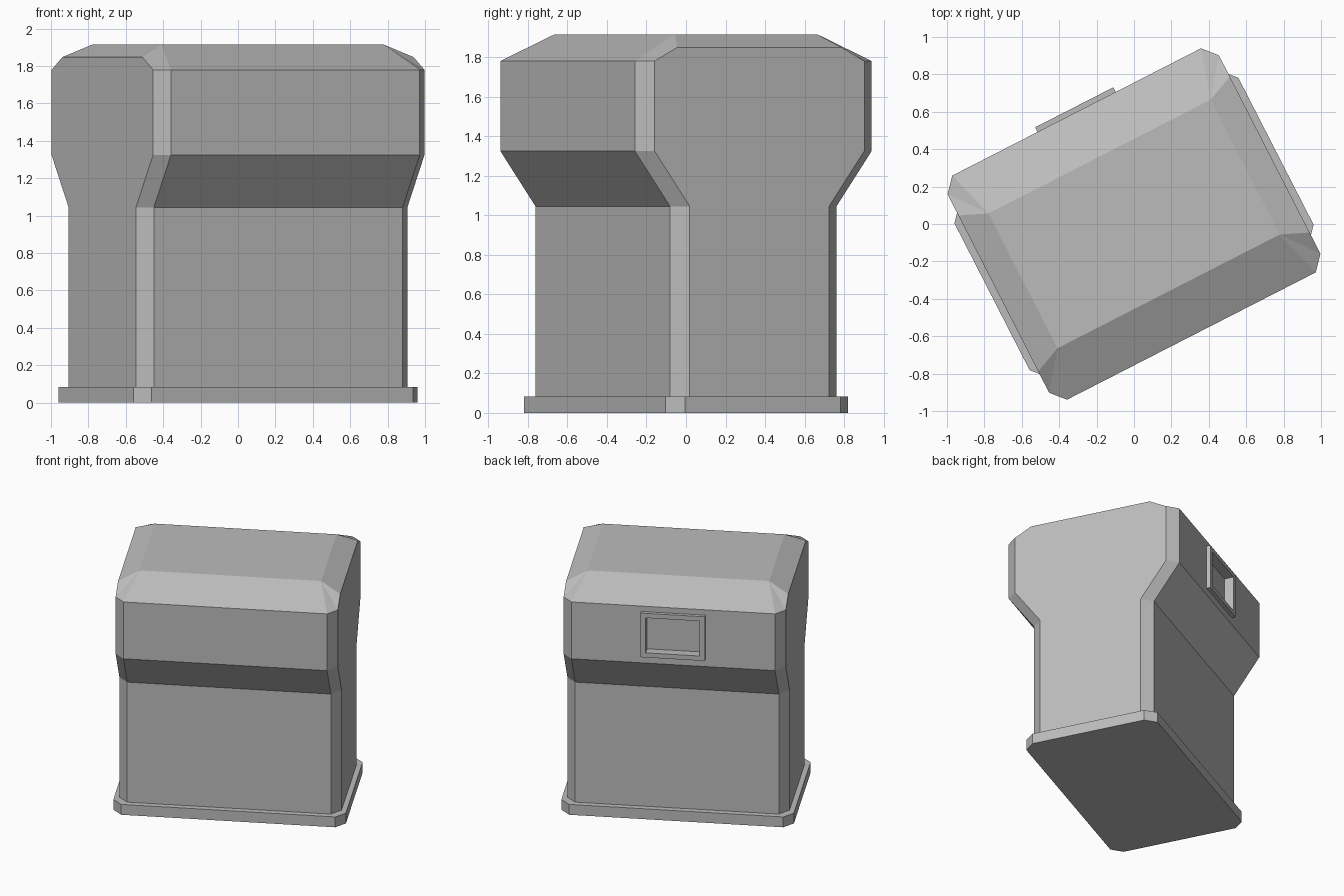
import bpy, bmesh, math
from mathutils import Matrix

cube = bpy.data.objects.get("Cube")
if cube:
    bpy.data.objects.remove(cube, do_unlink=True)

TURN = Matrix.Rotation(math.radians(27.1), 4, 'Z')
CHAMFER_X, CHAMFER_Y = 0.068, 0.077

grey = bpy.data.materials.new("plain_grey")
grey.use_nodes = True
GREY = (0.5, 0.5, 0.5, 1)
grey.diffuse_color = GREY
grey.node_tree.nodes["Principled BSDF"].inputs["Base Color"].default_value = GREY


def finish(bm, name):
    bmesh.ops.remove_doubles(bm, verts=bm.verts, dist=0.0001)
    bmesh.ops.recalc_face_normals(bm, faces=bm.faces)
    bmesh.ops.dissolve_limit(bm, angle_limit=0.01, verts=bm.verts, edges=bm.edges)
    mesh = bpy.data.meshes.new(name)
    bm.to_mesh(mesh)
    bm.free()
    mesh.materials.append(grey)
    obj = bpy.data.objects.new(name, mesh)
    obj.matrix_world = TURN
    bpy.context.collection.objects.link(obj)
    return obj


def ring(bm, half_w, half_d, z):
    """Rectangle with chamfered corners, in order around the outline."""
    a, b = half_w - CHAMFER_X, half_d - CHAMFER_Y
    pts = [(a, -half_d), (half_w, -b), (half_w, b), (a, half_d),
           (-a, half_d), (-half_w, b), (-half_w, -b), (-a, -half_d)]
    return [bm.verts.new((x, y, z)) for x, y in pts]


def loft(bm, rings):
    for low, high in zip(rings, rings[1:]):
        for i in range(8):
            j = (i + 1) % 8
            bm.faces.new((low[i], low[j], high[j], high[i]))


def add_box(bm, x0, x1, y0, y1, z0, z1):
    m = (Matrix.Translation(((x0 + x1) / 2, (y0 + y1) / 2, (z0 + z1) / 2))
         @ Matrix.Diagonal((x1 - x0, y1 - y0, z1 - z0, 1)))
    bmesh.ops.create_cube(bm, size=1, matrix=m)


# Foot plate
bm = bmesh.new()
foot = [ring(bm, 0.853, 0.518, z) for z in (0, 0.083)]
loft(bm, foot)
bm.faces.new(foot[0])
bm.faces.new(foot[1])
finish(bm, "foot_plate")

# Body: narrow trunk flaring into a deeper head
W, TRUNK, HEAD, EAVE = 0.815, 0.473, 0.673, 1.78
bm = bmesh.new()
walls = [ring(bm, W, d, z) for d, z in
         ((TRUNK, 0.083), (TRUNK, 1.045), (HEAD, 1.325), (HEAD, EAVE))]
loft(bm, walls)
bm.faces.new(walls[0])

# Sloped roof closing the head
corner = {"A": (W - CHAMFER_X, HEAD, EAVE), "B": (W, HEAD - CHAMFER_Y, EAVE),
          "C": (W, 0.468, 1.848), "D": (0.667, 0.405, 1.915)}
v = {(k, sx, sy): bm.verts.new((x * sx, y * sy, z))
     for k, (x, y, z) in corner.items() for sx in (1, -1) for sy in (1, -1)}
for s in (1, -1):
    bm.faces.new((v["A", -1, s], v["A", 1, s], v["D", 1, s], v["D", -1, s]))
    for low, high in ("BC", "CD"):
        bm.faces.new((v[low, s, -1], v[low, s, 1], v[high, s, 1], v[high, s, -1]))
    for t in (1, -1):
        for tri in ("ABD", "BCD"):
            bm.faces.new([v[k, s, t] for k in tri])
bm.faces.new([v["D", x, y] for x, y in ((1, 1), (-1, 1), (-1, -1), (1, -1))])
body = finish(bm, "body")

# Recess cut into the back of the head
OPEN_W, OPEN_LOW, OPEN_HIGH = 0.198, 1.42, 1.70
bm = bmesh.new()
add_box(bm, -OPEN_W, OPEN_W, 0.63, 0.8, OPEN_LOW, OPEN_HIGH)
cutter = finish(bm, "recess_cutter")
cutter.hide_render = True
cut = body.modifiers.new("recess", 'BOOLEAN')
cut.operation, cut.object, cut.solver = 'DIFFERENCE', cutter, 'EXACT'
bpy.context.view_layer.objects.active = body
bpy.ops.object.modifier_apply(modifier=cut.name)
bpy.data.objects.remove(cutter, do_unlink=True)

# Raised frame around the recess
RIM, BACK, FRONT = 0.037, HEAD, 0.701
bm = bmesh.new()
loops = []
for grow, y in ((0, BACK), (0, FRONT), (RIM, FRONT), (RIM, BACK)):
    x, lo, hi = OPEN_W + grow, OPEN_LOW - grow, OPEN_HIGH + grow
    loops.append([bm.verts.new((px, y, pz)) for px, pz in
                  ((-x, lo), (x, lo), (x, hi), (-x, hi))])
for a, b in zip(loops, loops[1:] + loops[:1]):
    for i in range(4):
        j = (i + 1) % 4
        bm.faces.new((a[i], a[j], b[j], b[i]))
finish(bm, "recess_frame")
